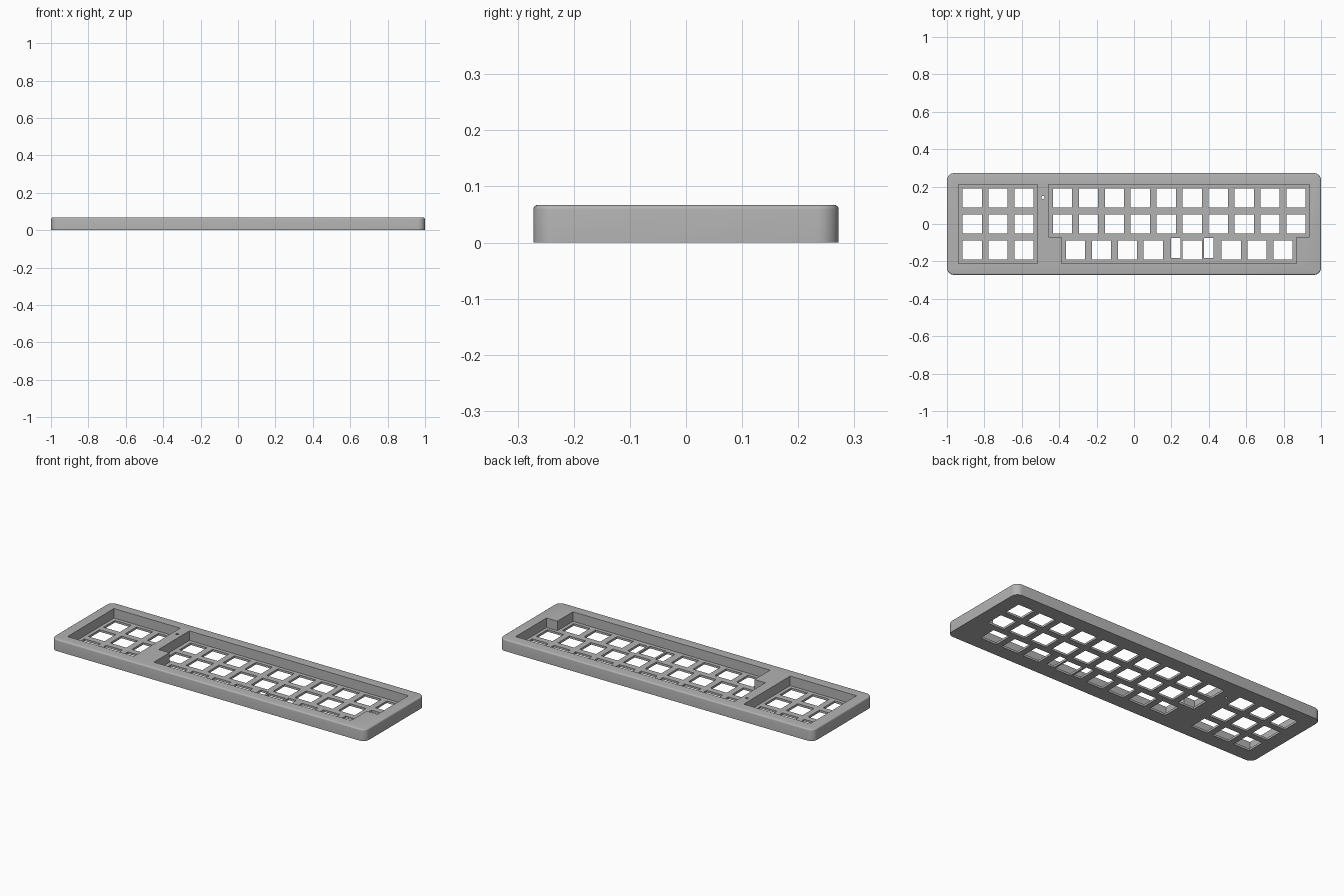
import bpy, bmesh, math

if "Cube" in bpy.data.objects:
    bpy.data.objects.remove(bpy.data.objects["Cube"])

U = 0.1387               # key pitch
HOLE = 0.103             # switch cutout size
HALF_Y, TOP, PLATE = 0.272, 0.067, 0.012
R, EDGE = 0.038, 0.008   # corner radius, top edge rounding

grey = bpy.data.materials.new("case grey")
grey.use_nodes = True
colour = (0.45, 0.45, 0.45, 1)
grey.diffuse_color = colour
grey.node_tree.nodes["Principled BSDF"].inputs["Base Color"].default_value = colour


def prism(bm, points, z0, z1):
    """Extrude a flat outline from z0 to z1."""
    face = bm.faces.new([bm.verts.new((x, y, z0)) for x, y in points])
    top = bmesh.ops.extrude_face_region(bm, geom=[face])["geom"]
    for v in top:
        if isinstance(v, bmesh.types.BMVert):
            v.co.z = z1


def rect(cx, cy, w, h):
    return [(cx + sx * w / 2, cy + sy * h / 2)
            for sx, sy in ((-1, -1), (1, -1), (1, 1), (-1, 1))]


def circle(cx, cy, r, n=16):
    return [(cx + r * math.cos(2 * math.pi * i / n),
             cy + r * math.sin(2 * math.pi * i / n)) for i in range(n)]


def make(name, prisms):
    bm = bmesh.new()
    for p in prisms:
        prism(bm, *p)
    bmesh.ops.recalc_face_normals(bm, faces=bm.faces)
    mesh = bpy.data.meshes.new(name)
    bm.to_mesh(mesh)
    bm.free()
    obj = bpy.data.objects.new(name, mesh)
    bpy.context.collection.objects.link(obj)
    mesh.materials.append(grey)
    return obj


# Case body: rounded rectangle with a softened top rim
outline = []
for i, (sx, sy) in enumerate(((1, 1), (-1, 1), (-1, -1), (1, -1))):
    for k in range(9):
        a = math.pi / 2 * (i + k / 8)
        outline.append((sx * (1 - R) + R * math.cos(a),
                        sy * (HALF_Y - R) + R * math.sin(a)))
case = make("keyboard_case", [(outline, 0, TOP)])
bm = bmesh.new()
bm.from_mesh(case.data)
rim = [e for e in bm.edges if all(v.co.z > TOP - 1e-4 for v in e.verts)]
bmesh.ops.bevel(bm, geom=rim, offset=EDGE, segments=4, profile=0.5, affect='EDGES')
bm.to_mesh(case.data)
bm.free()

# Key wells: square block on the left, stepped block on the right
wl, wr, wy = -0.457, 0.937, 1.5 * U + 0.003
s = U / 2
main_well = [(wl, wy), (wl, -s), (wl + s, -s), (wl + s, -wy),
             (wr - s, -wy), (wr - s, -s), (wr, -s), (wr, wy)]
wells = make("well_cutter", [(rect(-5.24 * U, 0, 2 * wy, 2 * wy), PLATE, 0.2),
                             (main_well, PLATE, 0.2)])

# Switch cutouts, stabiliser slots and the small through hole
first = -0.382
keys = [((c - 6.24) * U, r * U) for c in range(3) for r in (-1, 0, 1)]
keys += [(first + c * U, r * U) for c in range(10) for r in (0, 1)]
keys += [(first + (c + 0.5) * U, -U) for c in (0, 1, 2, 3, 4.5, 6, 7, 8)]
cuts = [(rect(x, y, HOLE, HOLE), -0.1, 0.2 * PLATE + 0.02) for x, y in keys]
cuts += [(rect(first + 5 * U + d * 0.088, -0.129, 0.05, 0.107), -0.1, 0.03)
         for d in (-1, 1)]
cuts.append((circle(-0.487, 0.142, 0.008), -0.1, 0.2))
holes = make("hole_cutter", cuts)

# Cut everything and keep the clean result
for cutter in (wells, holes):
    mod = case.modifiers.new("cut", 'BOOLEAN')
    mod.operation = 'DIFFERENCE'
    mod.solver = 'EXACT'
    mod.object = cutter
bpy.context.view_layer.objects.active = case
case.select_set(True)
for mod in list(case.modifiers):
    bpy.ops.object.modifier_apply(modifier=mod.name)
for cutter in (wells, holes):
    bpy.data.objects.remove(cutter)
bpy.ops.object.shade_smooth_by_angle(angle=math.radians(30))
